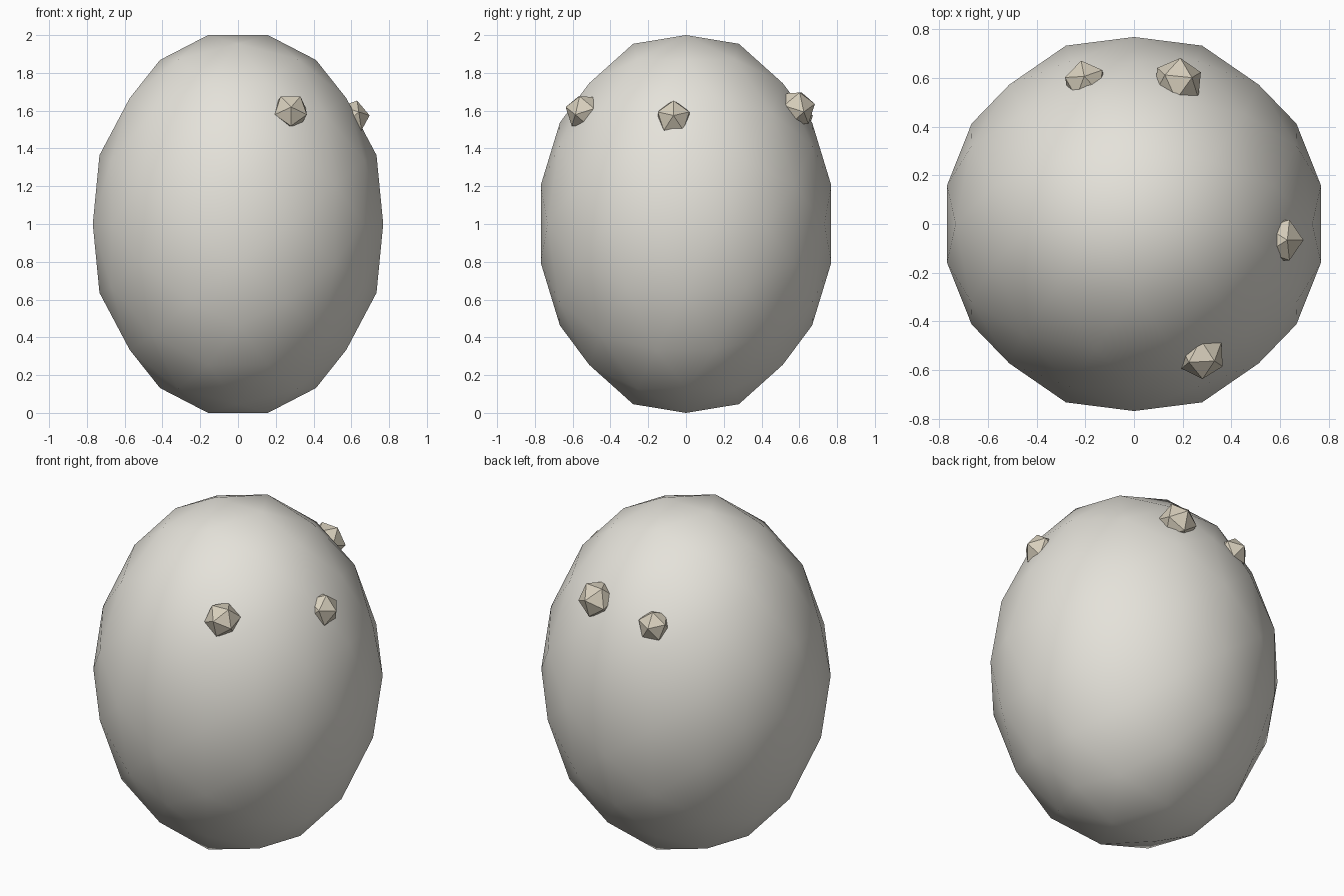
import bpy, bmesh, math
from mathutils import Vector, Matrix

if "Cube" in bpy.data.objects:
    bpy.data.objects.remove(bpy.data.objects["Cube"])


def material(name, rgb):
    m = bpy.data.materials.new(name)
    m.diffuse_color = (*rgb, 1)
    m.use_nodes = True
    m.node_tree.nodes["Principled BSDF"].inputs["Base Color"].default_value = m.diffuse_color
    return m


def finish(bm, name, mat, smooth):
    bmesh.ops.recalc_face_normals(bm, faces=bm.faces)
    for f in bm.faces:
        f.smooth = smooth
    me = bpy.data.meshes.new(name)
    bm.to_mesh(me)
    bm.free()
    me.materials.append(mat)
    ob = bpy.data.objects.new(name, me)
    bpy.context.collection.objects.link(ob)
    return ob


shell_mat = material("shell", (0.78, 0.76, 0.70))
bump_mat = material("bump", (0.68, 0.62, 0.50))

# Egg-shaped body: icosahedron with each edge split in three, pushed to a sphere
phi = (1 + math.sqrt(5)) / 2
corners = []
for s in (-1, 1):
    for t in (-phi, phi):
        corners += [Vector((s, 0, t)), Vector((0, t, s)), Vector((t, s, 0))]
points = {}
for a in corners:
    for b in corners:
        for c in corners:
            if max((a - b).length, (b - c).length, (a - c).length) > 2.01:
                continue
            # corners, edge thirds and face centres
            p = ((a + b + c) / 3).normalized()
            points[tuple(round(v, 4) for v in p)] = p
bm = bmesh.new()
for p in points.values():
    bm.verts.new(p)
bmesh.ops.convex_hull(bm, input=bm.verts)
bmesh.ops.transform(bm, matrix=Matrix.Translation((0, 0, 1)) @ Matrix.Diagonal((0.785, 0.785, 1.021, 1)),
                    verts=bm.verts)
finish(bm, "egg_body", shell_mat, True)


# Small faceted bumps, half sunk into the shell with one corner facing out
def bump(name, center, radius, axis, up):
    n = Vector(axis).normalized()
    x = Vector((0, 0, up))
    x = (x - n * x.dot(n)).normalized()
    rot = Matrix((x, n.cross(x), n)).transposed().to_4x4()
    bm = bmesh.new()
    bmesh.ops.create_icosphere(bm, subdivisions=1, radius=radius,
                               matrix=Matrix.Translation(center) @ rot)
    finish(bm, name, bump_mat, False)


bump("front_bump", (0.277, -0.54, 1.595), 0.10, (0.05, -1, 0.25), -1)
bump("side_bump", (0.60, -0.066, 1.56), 0.098, (1, 0, 0.15), 1)
bump("back_left_bump", (-0.20, 0.583, 1.555), 0.092, (-0.2, 1, 0.2), 1)
bump("back_right_bump", (0.18, 0.58, 1.61), 0.106, (0.1, 1, 0.25), -1)
